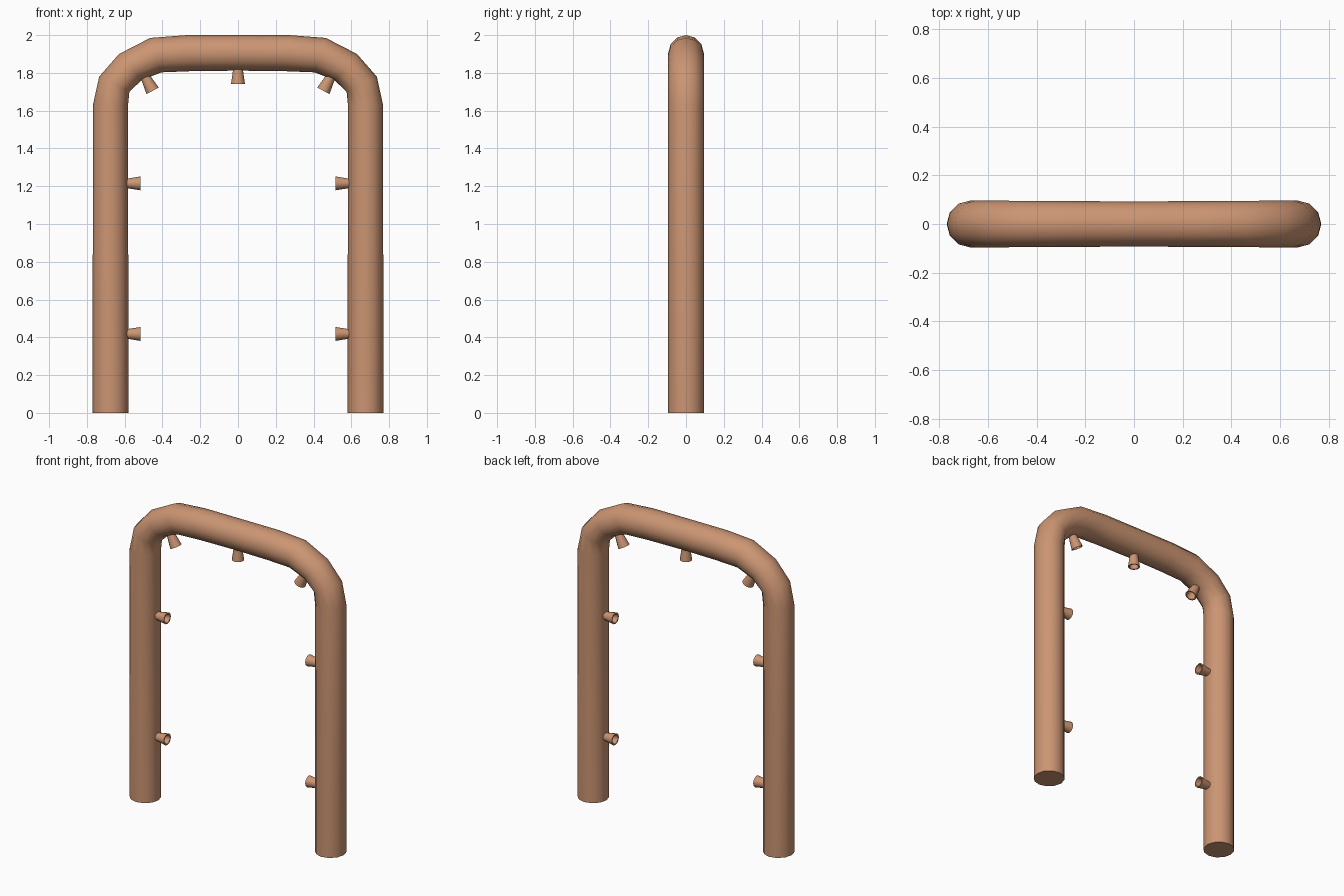
import bpy, bmesh
from math import cos, sin, tau, radians
from mathutils import Vector

if "Cube" in bpy.data.objects:
    bpy.data.objects.remove(bpy.data.objects["Cube"])

mat = bpy.data.materials.new("copper")
mat.diffuse_color = (0.6, 0.3, 0.17, 1)
mat.use_nodes = True
mat.node_tree.nodes["Principled BSDF"].inputs["Base Color"].default_value = mat.diffuse_color
SIDES = 12


def ring(bm, center, u, v):
    """Closed ring of vertices spanned by half-axes u and v."""
    return [bm.verts.new(center + u * cos(tau * i / SIDES) + v * sin(tau * i / SIDES))
            for i in range(SIDES)]


def skin(bm, rings):
    for a, b in zip(rings, rings[1:]):
        for i in range(SIDES):
            j = (i + 1) % SIDES
            bm.faces.new((a[i], a[j], b[j], b[i]))


def finish(name, bm):
    bmesh.ops.recalc_face_normals(bm, faces=bm.faces)
    mesh = bpy.data.meshes.new(name)
    bm.to_mesh(mesh)
    bm.free()
    mesh.materials.append(mat)
    ob = bpy.data.objects.new(name, mesh)
    bpy.context.collection.objects.link(ob)
    bpy.ops.object.select_all(action='DESELECT')
    ob.select_set(True)
    bpy.context.view_layer.objects.active = ob
    bpy.ops.object.shade_smooth_by_angle(angle=radians(40))
    return ob


# Arch pipe: outer x, z / inner x, z / half depth for each section of the left half
half = [(-0.77, 0, -0.58, 0, 0.096), (-0.768, 1.63, -0.582, 1.63, 0.096),
        (-0.735, 1.78, -0.575, 1.70, 0.096), (-0.63, 1.90, -0.51, 1.762, 0.096),
        (-0.465, 1.985, -0.405, 1.803, 0.095), (-0.27, 2.0, -0.25, 1.809, 0.094),
        (0, 2.0, 0, 1.812, 0.093)]
sections = half + [(-a, b, -c, d, e) for a, b, c, d, e in half[-2::-1]]
bm = bmesh.new()
rings = []
for ox, oz, ix, iz, depth in sections:
    outer, inner = Vector((ox, 0, oz)), Vector((ix, 0, iz))
    rings.append(ring(bm, (outer + inner) / 2, (outer - inner) / 2, Vector((0, depth, 0))))
skin(bm, rings)
bm.faces.new(rings[0])
bm.faces.new(rings[-1])
finish("arch_pipe", bm)


# Flared hollow spray nozzle, from the pipe wall to its tip
def nozzle(name, base, tip):
    bm = bmesh.new()
    base, tip = Vector((base[0], 0, base[1])), Vector((tip[0], 0, tip[1]))
    axis = (tip - base).normalized()
    side = Vector((axis.z, 0, -axis.x))
    profile = [(base - axis * 0.01, 0.024), (tip, 0.037), (tip, 0.029), (base + axis * 0.015, 0.02)]
    rs = [ring(bm, c, side * r, Vector((0, r, 0))) for c, r in profile]
    skin(bm, rs)
    bm.faces.new(rs[0])
    bm.faces.new(rs[-1])
    finish(name, bm)


nozzle("top_nozzle", (0, 1.82), (0, 1.74))
for s, label in ((-1, "left"), (1, "right")):
    nozzle(label + "_lower_nozzle", (s * 0.585, 0.418), (s * 0.515, 0.418))
    nozzle(label + "_upper_nozzle", (s * 0.585, 1.215), (s * 0.515, 1.215))
    nozzle(label + "_corner_nozzle", (s * 0.489, 1.775), (s * 0.452, 1.705))
